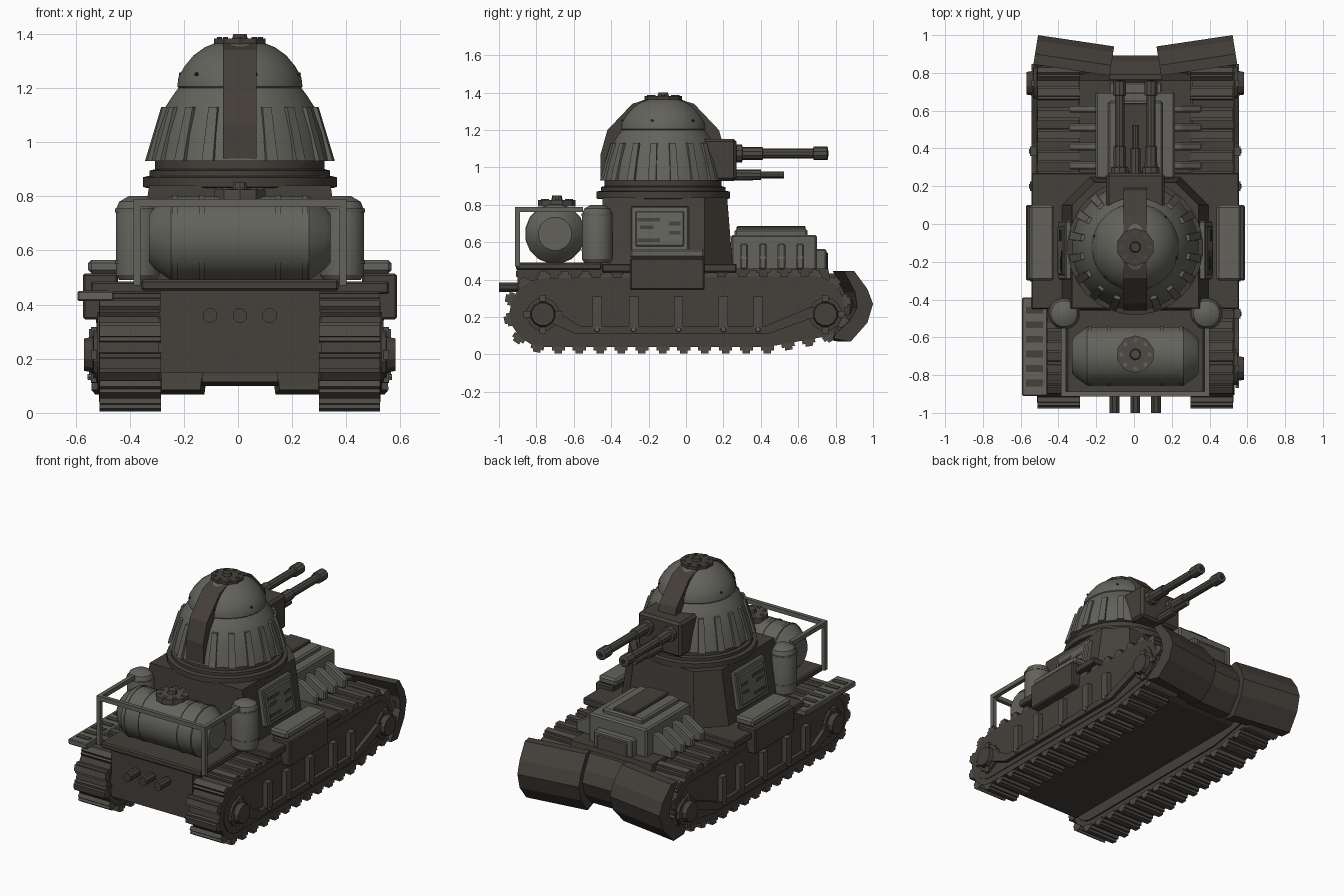
import bpy, bmesh
from math import pi, sin, cos, radians
from mathutils import Vector, Matrix

if "Cube" in bpy.data.objects:
    bpy.data.objects.remove(bpy.data.objects["Cube"])


def material(name, rgb):
    m = bpy.data.materials.new(name)
    m.use_nodes = True
    m.diffuse_color = (*rgb, 1)
    m.node_tree.nodes["Principled BSDF"].inputs["Base Color"].default_value = (*rgb, 1)
    return m


BROWN = material("hull brown", (.058, .050, .042))
GREY = material("armour grey", (.125, .123, .107))
STEEL = material("track steel", (.078, .070, .060))
DARK = material("dark recess", (.022, .019, .017))
CENTRE = .007      # symmetry plane of the vehicle
SIDES = (("left", 1), ("right", -1))


def add_loft(bm, rings):
    loops = [[bm.verts.new(p) for p in ring] for ring in rings]
    n = len(loops[0])
    for a, b in zip(loops, loops[1:]):
        for i in range(n):
            j = (i + 1) % n
            bm.faces.new((a[i], a[j], b[j], b[i]))
    bm.faces.new(loops[0])
    bm.faces.new(loops[-1])


def finish(name, mat, bm, smooth=False, bevel=0):
    bmesh.ops.recalc_face_normals(bm, faces=bm.faces[:])
    me = bpy.data.meshes.new(name)
    bm.to_mesh(me)
    bm.free()
    me.materials.append(mat)
    ob = bpy.data.objects.new(name, me)
    ob.location.x = CENTRE
    bpy.context.collection.objects.link(ob)
    if bevel:
        mod = ob.modifiers.new("edge bevel", "BEVEL")
        mod.width, mod.segments = bevel, 1
    if smooth:
        bpy.ops.object.select_all(action="DESELECT")
        ob.select_set(True)
        bpy.context.view_layer.objects.active = ob
        bpy.ops.object.shade_smooth_by_angle(angle=radians(32))
    return ob


def loft(name, mat, rings, **kw):
    bm = bmesh.new()
    add_loft(bm, rings)
    return finish(name, mat, bm, **kw)


def box_rings(c, size, rot=None):
    rot = rot or Matrix.Identity(3)
    corners = ((-1, -1), (1, -1), (1, 1), (-1, 1))
    half = Vector(size) / 2
    return [[Vector(c) + rot @ Vector((u * half.x, v * half.y, w * half.z))
             for u, v in corners] for w in (-1, 1)]


def box(name, mat, c, size, rot=None, **kw):
    return loft(name, mat, box_rings(c, size, rot), **kw)


def prism(name, mat, pts, x0, x1, **kw):
    return loft(name, mat, [[(x, y, z) for y, z in pts] for x in (x0, x1)], **kw)


def turned(name, mat, start, axis, steps, seg=16, smooth=True):
    """Round part: steps are (distance along axis, radius)."""
    q = Vector((0, 0, 1)).rotation_difference(Vector(axis))
    angles = [2 * pi * (i + .5) / seg for i in range(seg)]
    return loft(name, mat, [[Vector(start) + q @ Vector((r * cos(a), r * sin(a), d))
                             for a in angles] for d, r in steps], smooth=smooth)


X, Y, Z = (1, 0, 0), (0, 1, 0), (0, 0, 1)

# hull and decks
prism("hull", BROWN, [(-.9, .46), (-.9, .15), (.6, .15), (.8, .24), (.76, .46)], -.295, .295)
box("rear_deck", BROWN, (0, -.68, .472), (.73, .46, .04), bevel=.008)
box("fender_deck", BROWN, (0, -.09, .462), (1.1, .72, .045), bevel=.006)
for i in (-1, 0, 1):
    turned(f"exhaust_pipe_{i + 2}", BROWN, (i * .11, -.89, .36), (0, -1, 0), [(0, .028), (.11, .028)], 8)


# track path, shared by belts, pads and side plates
def track_path(inset):
    pts = []
    for cy, cz, r, a0, a1 in ((-.76, .225, .19, 90, 270), (.68, .25, .175, -65, 90)):
        for i in range(9):
            a = radians(a0 + (a1 - a0) * i / 8)
            pts.append(Vector((cy + (r - inset) * cos(a), cz + (r - inset) * sin(a))))
        if a1 == 270:
            pts.append(Vector((.44, .035 + inset)))
    return pts


def add_pads(bm, s, count=36):
    path = track_path(0)
    path.append(path[0])
    lengths = [(b - a).length for a, b in zip(path, path[1:])]
    step = sum(lengths) / count
    for k in range(count):
        d, i = k * step, 0
        while d > lengths[i]:
            d -= lengths[i]
            i += 1
        t = (path[i + 1] - path[i]).normalized()
        p = path[i] + t * d
        out = Vector((t.y, -t.x))
        rot = Matrix(((1, 0, 0), (0, t.x, out.x), (0, t.y, out.y)))
        for off, length, thick in ((0, .07, .028), (.016, .04, .028)):
            q = p + out * off
            add_loft(bm, box_rings((s * .405, q.x, q.y), (.226, length, thick), rot))


for side, s in SIDES:
    prism(f"{side}_track_belt", BROWN, track_path(.006), s * .3, s * .52)
    bm = bmesh.new()
    add_pads(bm, s)
    finish(f"{side}_track_pads", STEEL, bm)
    prism(f"{side}_track_side_plate", BROWN, track_path(.045), s * .29, s * .525)
    # side armour: skirt strip, arms, ribs and hubs
    skirt = [(-.77, .25), (-.73, .25), (-.56, .15), (.42, .15), (.66, .25), (.75, .25),
             (.75, .19), (.66, .19), (.44, .11), (-.59, .11), (-.77, .19)]
    prism(f"{side}_skirt_strip", BROWN, skirt, s * .52, s * .55)
    for i, y in enumerate((-.475, -.28, -.04, .2, .385)):
        box(f"{side}_rib_{i + 1}", STEEL, (s * .54, y, .225), (.035, .05, .17))
        turned(f"{side}_skirt_bolt_{i + 1}", GREY, (s * .55, y, .133), (s, 0, 0), [(0, .015), (.012, .012)], 6)
    for end, y in (("rear", -.765), ("front", .745)):
        turned(f"{side}_{end}_hub", BROWN, (s * .52, y, .215), (s, 0, 0),
               [(0, .09), (.02, .09), (.022, .068), (.055, .062)], 12, False)
        for k in range(4):
            a = k * pi / 2
            box(f"{side}_{end}_hub_lug_{k + 1}", STEEL, (s * .54, y + .085 * cos(a), .215 + .085 * sin(a)),
                (.02, .035, .035))
    # side stowage box with lid
    box(f"{side}_stowage_box", BROWN, (s * .515, -.1, .43), (.13, .4, .17), bevel=.008)
    box(f"{side}_stowage_lid", GREY, (s * .495, -.1, .54), (.13, .4, .05), bevel=.012)
    # tilted side door with slots
    tilt = Matrix.Rotation(-s * radians(9), 3, "Y")
    box(f"{side}_door", GREY, (s * .365, -.14, .67), (.05, .31, .24), tilt, bevel=.006)
    box(f"{side}_door_panel", GREY, (s * .38, -.14, .67), (.035, .26, .19), tilt, bevel=.006)
    for k, (dy, dz, w) in enumerate(((-.06, .05, .12), (-.06, -.06, .12), (-.07, .01, .07), (.08, .03, .06), (.08, -.02, .06))):
        box(f"{side}_door_slot_{k + 1}", BROWN, Vector((s * .396, -.14 + dy, .67)) + tilt @ Vector((0, 0, dz)),
            (.008, w, .02), tilt)
    # upright drum
    turned(f"{side}_drum", GREY, (s * .377, -.475, .49), Z,
           [(0, .07), (.02, .083), (.26, .083), (.29, .07), (.31, .035)], 16)
    for k, z in enumerate((.55, .74)):
        turned(f"{side}_drum_band_{k + 1}", GREY, (s * .377, -.475, z), Z, [(0, .086), (.014, .086)], 16)
    # rail around the rear deck
    box(f"{side}_rail_post", GREY, (s * .38, -.9, .625), (.026, .026, .31))
    box(f"{side}_rail_bar", GREY, (s * .38, -.73, .775), (.026, .36, .028))
    # engine side ribs
    for k in range(4):
        y = .31 + k * .1
        rib = [(.2, .59), (.24, .59), (.35, .52), (.35, .455), (.2, .455)]
        loft(f"{side}_engine_rib_{k + 1}", GREY,
             [[(s * x, y + d, z) for x, z in rib] for d in (-.021, .021)], bevel=.008)
    box(f"{side}_blade_arm", BROWN, (s * .31, .79, .25), (.06, .26, .08), Matrix.Rotation(radians(-37 * s), 3, "Z"))
box("rail_rear_bar", GREY, (0, -.9, .775), (.786, .026, .028))

# plank with dark recesses over the right rear track
box("plank", GREY, (-.533, -.65, .432), (.134, .52, .036), bevel=.005)
for k in range(6):
    box(f"plank_recess_{k + 1}", BROWN, (-.533, -.842 + k * .077, .451), (.09, .035, .006))


# superstructure with chamfered front corners
def plan(w, y0, y1, cut, z):
    return [(-w, y0, z), (w, y0, z), (w, y1 - cut, z), (w - cut, y1, z), (cut - w, y1, z), (-w, y1 - cut, z)]


loft("superstructure", BROWN, [plan(.39, -.455, .25, .15, .47), plan(.335, -.445, .22, .12, .84)])

# fuel tank lying across the rear deck
turned("fuel_tank", GREY, (-.335, -.7, .645), X,
       [(0, .09), (.02, .115), (.08, .158), (.59, .158), (.65, .115), (.67, .09)], 16)
for k, x in enumerate((-.25, -.15, .13, .23)):
    turned(f"tank_band_{k + 1}", GREY, (x, -.7, .645), X, [(0, .162), (.02, .162)], 16)
turned("tank_cap", STEEL, (0, -.69, .79), Z, [(0, .1), (.035, .1), (.036, .03), (.06, .025)], 10, False)
for k in range(8):
    a = k * pi / 4
    turned(f"tank_cap_bolt_{k + 1}", GREY, (.075 * cos(a), -.69 + .075 * sin(a), .82), Z, [(0, .011), (.012, .011)], 6)

# turret
TY = -.122
turned("turret_ring", BROWN, (0, TY, .83), Z, [(0, .345), (.005, .36), (.04, .36), (.045, .34)], 28)
turned("turret_neck", BROWN, (0, TY, .87), Z, [(0, .335), (.025, .335), (.03, .315), (.07, .315)], 28)
turned("turret_dome", GREY, (0, TY, .93), Z,
       [(0, .335), (.1, .312), (.2, .276), (.24, .25), (.27, .228), (.275, .232), (.31, .228),
        (.35, .205), (.39, .172), (.42, .13), (.44, .08)], 36)
bm = bmesh.new()
for k in range(18):
    if k % 9:
        rot = Matrix.Rotation(k * pi / 9, 3, "Z")
        add_loft(bm, [[rot @ Vector((w * u, -r, z)) + Vector((0, TY, 0)) for u, r in
                       ((-1, ro), (1, ro), (1, ro - .04), (-1, ro - .04))]
                      for w, ro, z in ((.022, .352, .93), (.017, .292, 1.13))])
finish("turret_slats", GREY, bm)
for k in range(6):
    a = k * pi / 3 + pi / 4
    turned(f"dome_rivet_{k + 1}", DARK, (.222 * cos(a), TY + .222 * sin(a), 1.25), (cos(a), sin(a), 0),
           [(0, .007), (.009, .007)], 6)

# armoured spine over the dome, from rear to front
arch = [(.335, .94), (.335, 1.07), (.298, 1.2), (.165, 1.34), (.06, 1.372)]
spine = [(TY - r, z) for r, z in arch] + [(TY + r, z) for r, z in reversed(arch)]
prism("turret_spine", BROWN, spine, -.062, .062)
turned("turret_hatch", BROWN, (0, TY, 1.36), Z, [(0, .1), (.022, .1), (.023, .03), (.04, .025)], 10, False)
for k in range(8):
    a = k * pi / 4
    turned(f"hatch_bolt_{k + 1}", STEEL, (.075 * cos(a), TY + .075 * sin(a), 1.38), Z, [(0, .011), (.008, .011)], 6)

# mantlet and guns
box("mantlet", BROWN, (0, .165, 1.04), (.31, .21, .225), bevel=.015)
for side, s in SIDES:
    turned(f"{side}_cannon", STEEL, (s * .083, .26, 1.075), Y,
           [(0, .048), (.04, .048), (.042, .035), (.15, .034), (.152, .026), (.42, .026),
            (.422, .036), (.495, .036), (.5, .028)], 10)
    turned(f"{side}_cannon_bore", DARK, (s * .083, .758, 1.075), Y, [(0, .016), (.004, .016)], 10)
turned("machine_gun", STEEL, (0, .26, .96), Y, [(0, .03), (.14, .028), (.142, .018), (.265, .018)], 10)

# engine housing
box("engine_box", GREY, (0, .47, .54), (.42, .46, .2), bevel=.01)
box("engine_top_plate", GREY, (0, .455, .65), (.29, .39, .04), bevel=.01)
box("engine_hatch", BROWN, (0, .455, .672), (.15, .37, .03), bevel=.006)
box("radiator_frame", GREY, (0, .715, .5), (.28, .07, .13), bevel=.008)
box("radiator_panel", STEEL, (0, .745, .5), (.22, .03, .09), bevel=.006)

# angled bulldozer blade, hollow behind
blade = [(.845, .445), (.9, .445), (.97, .35), (1, .27), (.97, .17), (.88, .068),
         (.79, .085), (.8, .11), (.875, .18), (.915, .25), (.905, .33)]
for side, s in SIDES:
    loft(f"{side}_blade_wing", BROWN,
         [[(s * (x + (1 - y) * .16), y + dy, z) for y, z in blade] for x, dy in ((.112, -.06), (.515, 0))])
prism("blade_centre", BROWN, [(y - .108, .1 + (z - .068) * .88) for y, z in blade], -.14, .14)
